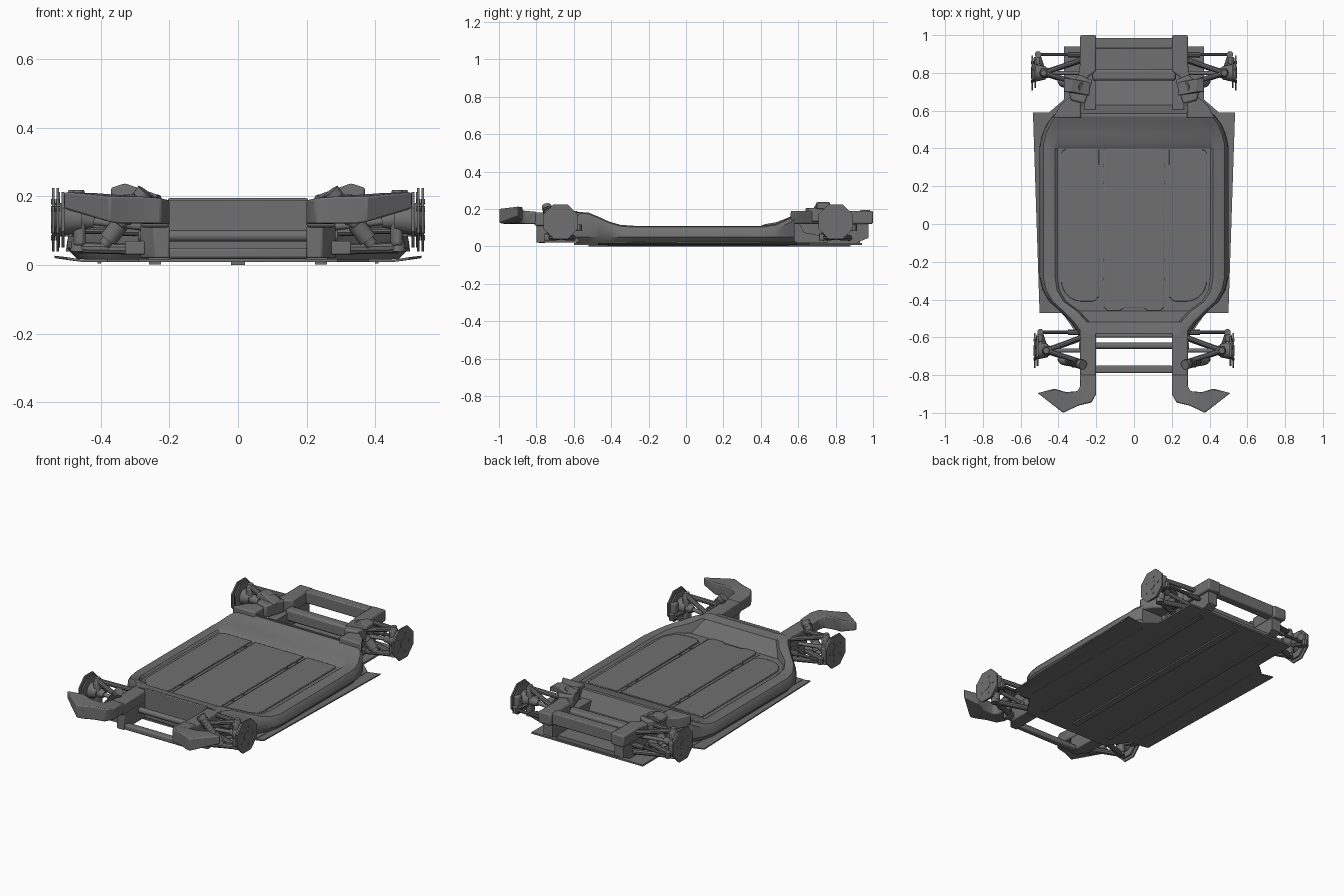
import bpy, bmesh, math
from mathutils import Vector

if "Cube" in bpy.data.objects:
    bpy.data.objects.remove(bpy.data.objects["Cube"])

grey = bpy.data.materials.new("dark_grey")
grey.diffuse_color = (.16, .16, .16, 1)
grey.use_nodes = True
grey.node_tree.nodes["Principled BSDF"].inputs["Base Color"].default_value = grey.diffuse_color


def finish(name, bm, mirror=False, bevel=0, smooth=True):
    bmesh.ops.recalc_face_normals(bm, faces=bm.faces)
    me = bpy.data.meshes.new(name)
    bm.to_mesh(me)
    bm.free()
    me.materials.append(grey)
    ob = bpy.data.objects.new(name, me)
    bpy.context.collection.objects.link(ob)
    if bevel:
        b = ob.modifiers.new("Bevel", 'BEVEL')
        b.width, b.segments, b.limit_method = bevel, 2, 'ANGLE'
    if mirror:
        ob.modifiers.new("Mirror", 'MIRROR').use_mirror_merge = False
    if smooth:
        bpy.ops.object.select_all(action='DESELECT')
        ob.select_set(True)
        bpy.context.view_layer.objects.active = ob
        bpy.ops.object.shade_smooth_by_angle(angle=math.radians(35))
    return ob


def loft(name, rings, **kw):
    """Skin closed rings of equal length and cap both ends."""
    bm = bmesh.new()
    vs = [[bm.verts.new(p) for p in r] for r in rings]
    n = len(vs[0])
    for a, b in zip(vs, vs[1:]):
        for i in range(n):
            j = (i + 1) % n
            bm.faces.new((a[i], a[j], b[j], b[i]))
    bm.faces.new(vs[0])
    bm.faces.new(vs[-1][::-1])
    return finish(name, bm, **kw)


def prism(name, pts, z0, z1, **kw):
    return loft(name, [[(x, y, z) for x, y in pts] for z in (z0, z1)], **kw)


def box(name, x, y, z, **kw):
    return prism(name, [(x[0], y[0]), (x[1], y[0]), (x[1], y[1]), (x[0], y[1])], *z, **kw)


def rods(name, segs, n=12, mirror=True):
    """Cylinders or cones, each (start, end, radius[, end radius])."""
    bm = bmesh.new()
    for s in segs:
        p, q = Vector(s[0]), Vector(s[1])
        m = (q - p).to_track_quat('Z', 'Y').to_matrix().to_4x4()
        m.translation = (p + q) / 2
        bmesh.ops.create_cone(bm, cap_ends=True, segments=n, radius1=s[2],
                              radius2=s[-1], depth=(q - p).length, matrix=m)
    return finish(name, bm, mirror)


def arc(cx, cy, r, a0, a1, n=8):
    return [(cx + r * math.cos(math.radians(a0 + (a1 - a0) * i / n)),
             cy + r * math.sin(math.radians(a0 + (a1 - a0) * i / n))) for i in range(n + 1)]


# Battery tub: y, half width, floor half width, rim height, floor height
stations = [(-.585, .29, .20, .185, .185), (-.52, .335, .235, .18, .176),
            (-.46, .395, .29, .155, .10), (-.41, .45, .36, .132, .10),
            (-.35, .485, .395, .115, .10), (-.28, .50, .405, .11, .10),
            (.40, .50, .405, .11, .10), (.425, .498, .405, .112, .119),
            (.48, .485, .40, .12, .128), (.53, .462, .385, .143, .147), (.58, .425, .35, .168, .168)]
rings = []
for y, w, f, zt, zf in stations:
    half = [(w - .03, .018), (w, .05), (w - .004, zt - .028), (w - .02, zt - .007),
            (w - .042, zt), (f + .013, zt), (f, zf)]
    rings.append([(x, y, z) for x, z in half] + [(-x, y, z) for x, z in half[::-1]])
loft("battery_tub", rings)

# Floor panels, trim strips and bolts
prism("side_floor_panel", [(.185, .395), (.185, -.39)] + arc(.225, -.375, .035, 200, 270, 4)
      + arc(.275, -.30, .11, 270, 360) + arc(.36, .37, .025, 0, 90, 4), .095, .107,
      mirror=True, bevel=.003)
prism("centre_floor_panel", [(-.16, .395), (-.16, -.44), (-.14, -.46), (-.075, -.46), (-.055, -.445),
      (.055, -.445), (.075, -.46), (.14, -.46), (.16, -.44), (.16, .395)], .095, .107, bevel=.003)
box("floor_strip", (.165, .18), (-.44, .395), (.095, .103), mirror=True)
rods("floor_bolts", [((.167, y, .1), (.167, y, .11), .009) for y in (-.29, -.19, .22, .31)], 8)

# Underbody tray with upturned side flanges and ribs
tray = [(.45, .59), (.37, .66), (.37, .94), (-.37, .94), (-.37, .66), (-.45, .59),
        (-.45, -.47), (-.38, -.47), (-.29, -.60), (.29, -.60), (.38, -.47), (.45, -.47)]
prism("underbody_tray", tray, .008, .018)
fl = [(.45, .59, .008), (.535, .59, .02), (.50, -.47, .016), (.45, -.47, .008)]
loft("tray_side_flange", [fl, [(x, y, z + .007) for x, y, z in fl]], mirror=True)
box("tray_centre_rib", (-.02, .02), (-.52, .88), (0, .01))
box("tray_rib", (.225, .26), (-.52, .88), (.002, .01), mirror=True)
box("tray_outer_rib", (.40, .41), (-.42, .55), (.004, .01), mirror=True)

# Front firewall, rails and crossbars
box("firewall", (-.205, .205), (-.60, -.58), (.02, .19), bevel=.004)
box("front_rail", (.20, .285), (-.81, -.55), (.11, .18), mirror=True, bevel=.008)
prism("front_subframe_leg", [(.20, -.80), (.245, -.80), (.285, -.74), (.285, -.57), (.20, -.57)],
      .02, .115, mirror=True, bevel=.005)
box("front_lower_crossbar", (-.205, .205), (-.79, -.75), (.018, .05), bevel=.008)
rods("steering_rack", [((-.29, -.645, .085), (.29, -.645, .085), .017)], mirror=False)

# Flared front horns: inner x, y, outer x, y, inner z range, outer z range
horn = [(.20, -.80, .285, -.80, .12, .185, .12, .185), (.20, -.90, .285, -.86, .12, .19, .12, .19),
        (.225, -.945, .30, -.885, .12, .195, .125, .20), (.29, -.96, .36, -.89, .12, .20, .13, .205),
        (.345, -.985, .42, -.872, .12, .20, .14, .21), (.375, -1.0, .51, -.895, .125, .20, .165, .213)]
loft("front_horn", [[(a, b, e), (a, b, f), (c, d, h), (c, d, g)]
                    for a, b, c, d, e, f, g, h in horn], mirror=True, bevel=.006)

# Rear frame: arms, skirts, recessed panel and bars
prism("rear_arm", [(.28, .56), (.43, .56), (.39, .63), (.33, .68), (.30, .75), (.285, .85), (.285, 1.0),
                   (.20, 1.0), (.20, .81), (.24, .78), (.28, .70)], .12, .19, mirror=True, bevel=.008)
skirt = [(.57, .018), (.91, .018), (.975, .045), (.975, .125), (.57, .125)]
loft("rear_skirt", [[(x, y, z) for y, z in skirt] for x in (.205, .265)], mirror=True)
panel = [(.57, .02), (.57, .17), (.585, .168), (.63, .075), (.76, .05), (.76, .02)]
loft("rear_sloped_panel", [[(x, y, z) for y, z in panel] for x in (-.28, .28)])
box("rear_mid_crossbar", (-.22, .22), (.76, .82), (.08, .15), bevel=.012)
box("rear_end_crossbar", (-.205, .205), (.93, .985), (.125, .195), bevel=.006)
box("rear_floor_shelf", (-.21, .21), (.81, .93), (.018, .04))
prism("rear_shock_tower", [(.22, .76), (.26, .635), (.335, .655), (.35, .73), (.29, .79)],
      .13, .205, mirror=True, bevel=.01)
loft("tower_cap", [[(.235, y0, .195), (.235, y0, .205), (.33, y0 + .02, .238), (.37, y0 + .02, .225),
                    (.37, y0 + .02, .20)] for y0 in (.68, .75)], mirror=True, bevel=.005)

# Wheel corners: hub y, outer face x, name
for hy, hx, nm in ((-.67, .53, "front"), (.80, .543, "rear")):
    z = .132
    # Octagonal brake disc pair with centre hub and studs
    for k, (x0, x1, r) in enumerate(((hx - .008, hx, .10), (hx - .024, hx - .015, .088))):
        prof = [(r * math.cos(math.radians(22.5 + 45 * i)),
                 r * math.sin(math.radians(22.5 + 45 * i))) for i in range(8)]
        loft(f"{nm}_brake_disc_{k + 1}", [[(x, hy + a, z + b) for a, b in prof] for x in (x0, x1)],
             mirror=True, smooth=False)
    rods(f"{nm}_hub", [((hx - .075, hy, z), (hx - .005, hy, z), .035, .05),
                       ((hx - .01, hy, z), (hx + .002, hy, z), .03)], 16)
    rods(f"{nm}_wheel_studs", [((hx - .01, hy + a, z + b), (hx + .002, hy + a, z + b), .008)
                               for a, b in arc(0, 0, .055, 0, 288, 4)], 8)
    # Upright with upper and lower ball joints
    box(f"{nm}_upright", (hx - .085, hx - .05), (hy - .025, hy + .025), (.055, .20),
        mirror=True, bevel=.01)
    k = hx - .065
    rods(f"{nm}_ball_joints", [((k, hy, .195), (k, hy, .218), .022, .016),
                               ((k, hy, .04), (k, hy, .07), .024, .02)])
    # Wishbones, toe link, drive shaft
    rods(f"{nm}_wishbones", [((k, hy, .20), (.28, hy + .07, .165), .014),
                             ((k, hy, .20), (.28, hy - .06, .165), .014),
                             ((k, hy, .05), (.24, hy + .08, .045), .016),
                             ((k, hy, .05), (.24, hy - .08, .045), .016)], 10)
    rods(f"{nm}_toe_link", [((.22, hy + .097, .10), (hx - .035, hy + .097, .10), .009),
                            ((.28, hy + .097, .10), (.35, hy + .097, .10), .015),
                            ((hx - .035, hy + .097, .083), (hx - .035, hy + .097, .117), .018),
                            ((hx - .035, hy + .097, .10), (k, hy + .01, .11), .012)], 10)
    rods(f"{nm}_drive_shaft", [((.22, hy, .105), (k, hy, z), .011),
                               ((.42, hy, .126), (k, hy, z), .018, .032)])
    # Coil damper and brake caliper
    t, b = Vector((.27, hy - .075, .215)), Vector((.39, hy - .045, .06))
    d = b - t
    segs = [(t, t + d * .12, .026), (t + d * .1, t + d * .6, .02), (t + d * .6, b, .018),
            (t + d * .62, t + d * .9, .027)]
    segs += [(t + d * (.14 + .09 * i), t + d * (.18 + .09 * i), .026) for i in range(5)]
    rods(f"{nm}_damper", segs)
    box(f"{nm}_caliper", (hx - .045, hx - .012), (hy + .045, hy + .085), (z - .04, z + .04),
        mirror=True, bevel=.006)
    box(f"{nm}_arm_bracket", (.27, .33), (hy - .09, hy - .05), (.03, .07), mirror=True, bevel=.005)
